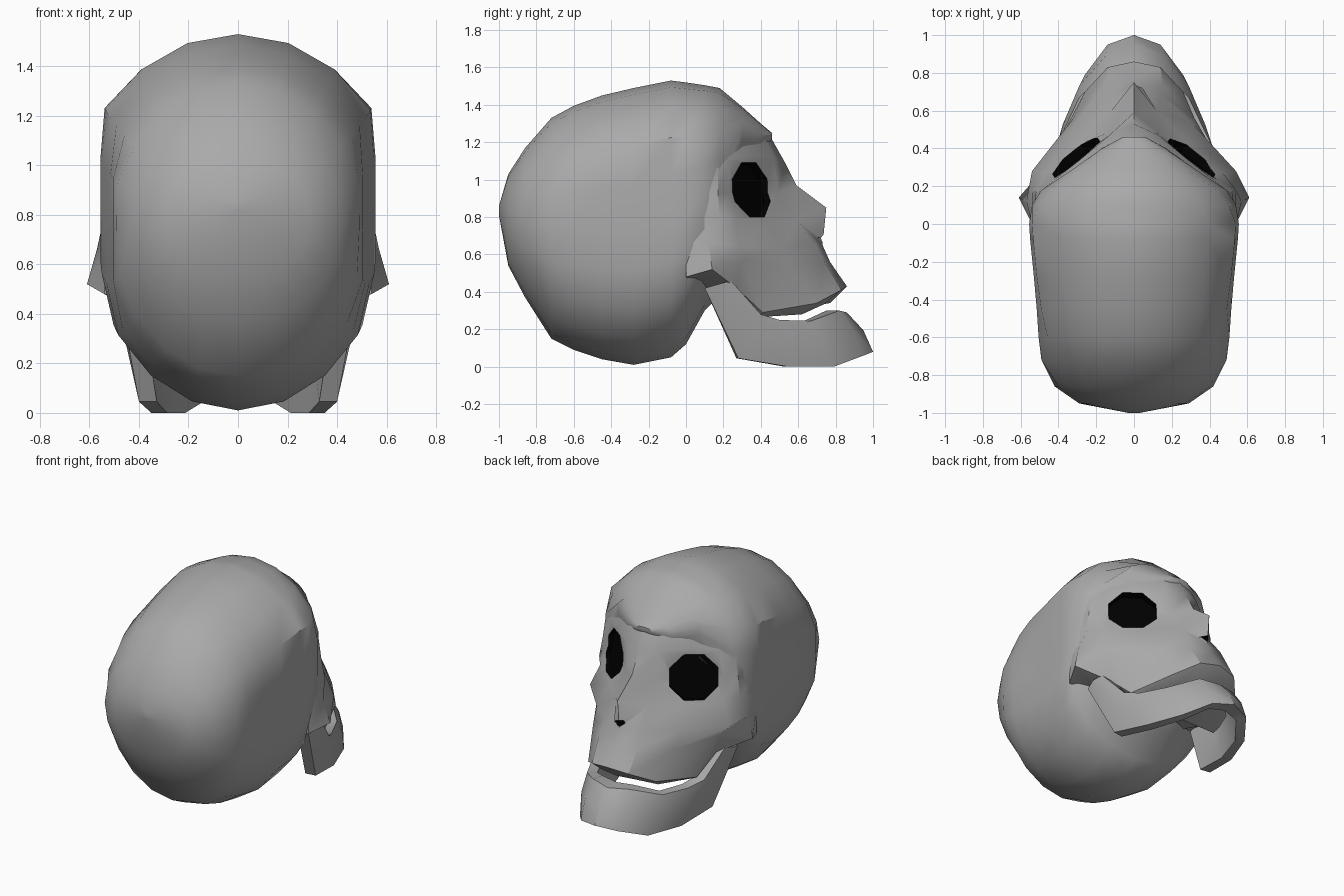
import bpy, bmesh, math
from mathutils import Vector, Matrix

if "Cube" in bpy.data.objects:
    bpy.data.objects.remove(bpy.data.objects["Cube"])


def material(name, v):
    m = bpy.data.materials.new(name)
    m.diffuse_color = (v, v, v, 1)
    m.use_nodes = True
    m.node_tree.nodes["Principled BSDF"].inputs["Base Color"].default_value = m.diffuse_color
    return m


BONE = material("bone_grey", 0.4)
BLACK = material("socket_black", 0.0)


def finish(name, bm, mat):
    bmesh.ops.remove_doubles(bm, verts=bm.verts, dist=0.0005)
    bmesh.ops.recalc_face_normals(bm, faces=bm.faces)
    me = bpy.data.meshes.new(name)
    bm.to_mesh(me)
    bm.free()
    me.materials.append(mat)
    ob = bpy.data.objects.new(name, me)
    bpy.context.collection.objects.link(ob)
    return ob


def select(ob):
    bpy.ops.object.select_all(action='DESELECT')
    ob.select_set(True)
    bpy.context.view_layer.objects.active = ob


def smooth(ob, deg=36):
    select(ob)
    bpy.ops.object.shade_smooth_by_angle(angle=math.radians(deg))


def loft(bm, rings, caps=True):
    """Join closed rings of equal length with quads."""
    vs = [[bm.verts.new(p) for p in r] for r in rings]
    n = len(vs[0])
    for a, b in zip(vs, vs[1:]):
        for i in range(n):
            j = (i + 1) % n
            bm.faces.new((a[i], a[j], b[j], b[i]))
    if caps:
        bm.faces.new(vs[0])
        bm.faces.new(vs[-1])
    return vs


# Cranium: elliptical rings along y, cut flat at the temples
# (y, bottom z, top z, half width, ellipse width before the flat cut / half width)
PROFILE = [
    (-1.0, .81, .86, .03, 1), (-.95, .54, 1.03, .29, 1), (-.86, .37, 1.17, .42, 1),
    (-.72, .15, 1.33, .49, 1.05), (-.60, .09, 1.395, .505, 1.12), (-.45, .04, 1.45, .515, 1.18),
    (-.28, .01, 1.49, .53, 1.2), (-.08, .05, 1.53, .55, 1.2), (0, .12, 1.52, .555, 1.2),
    (.10, .30, 1.505, .54, 1.15), (.18, .38, 1.49, .49, 1.1), (.30, 1.05, 1.39, .31, 1.05),
    (.40, 1.12, 1.30, .17, 1), (.46, 1.22, 1.25, .06, 1)]


def cranium_ring(y, lo, hi, w, over, n=20):
    pts = []
    for i in range(n):
        a = 2 * math.pi * i / n
        k = over if math.sin(a) >= 0 else 1 + (over - 1) * .65
        x = math.cos(a) * w * k
        z = (lo + hi) / 2 + math.sin(a) * (hi - lo) / 2
        pts.append((max(-w, min(w, x)), y, z))
    return pts


bm = bmesh.new()
loft(bm, [cranium_ring(*p) for p in PROFILE])
cranium = finish("cranium", bm, BONE)

# Face: half contours from the centre line to the temple, top to bottom
FACE = [
    [(0, .44, 1.25), (.12, .405, 1.25), (.26, .30, 1.25), (.38, .19, 1.21), (.46, .10, 1.17)],
    [(0, .53, 1.09), (.13, .47, 1.12), (.28, .345, 1.13), (.42, .235, 1.11), (.50, .17, 1.06)],
    [(0, .59, .97), (.12, .49, .93), (.29, .34, .93), (.45, .23, .93), (.52, .17, .93)],
    [(0, .75, .85), (.12, .60, .78), (.28, .43, .78), (.47, .27, .79), (.54, .18, .80)],
    [(0, .73, .65), (.14, .69, .66), (.32, .52, .64), (.54, .28, .64), (.57, .12, .66)],
    [(0, .77, .56), (.15, .74, .56), (.32, .56, .53), (.47, .30, .57), (.61, .14, .52)],
    [(0, .86, .43), (.14, .83, .41), (.26, .70, .34), (.37, .41, .29), (.42, .27, .42)],
    [(0, .77, .34), (.12, .74, .335), (.22, .62, .28), (.33, .39, .265), (.38, .25, .40)]]
rings = []
for k, row in enumerate(FACE):
    x, z = row[-1][0], row[-1][2]
    half = row + [(.30, .05, .42) if k > 5 else (.54, 0, z - (.04 if k == 5 else 0))]
    rings.append([(-x, y, z) for x, y, z in half[:0:-1]] + half)
bm = bmesh.new()
grid = loft(bm, rings, caps=False)
for row in (grid[0], grid[-1]):          # brow cap and palate
    n = len(row)
    for i in range(n // 2):
        quad = [row[i], row[i + 1], row[n - 2 - i], row[n - 1 - i]]
        bm.faces.new(list(dict.fromkeys(quad)))
face = finish("face", bm, BONE)


# Eye sockets and nose opening, cut with a black lining
def cut(name, targets, centre, direction, rx, rz, depth, sides):
    d = Vector(direction).normalized()
    side = Vector((0, 0, 1)).cross(d).normalized()
    up = d.cross(side)
    rot = Matrix((side, up, d)).transposed().to_4x4()
    mat = (Matrix.Translation(Vector(centre) + d * (.15 - depth)) @ rot
           @ Matrix.Diagonal((rx, rz, 1, 1))
           @ Matrix.Rotation(math.pi / sides if sides > 4 else 0, 4, 'Z'))
    b = bmesh.new()
    bmesh.ops.create_cone(b, cap_ends=True, segments=sides, radius1=1,
                          radius2=1, depth=.3, matrix=mat)
    cutter = finish(name, b, BLACK)
    cutter.hide_render = True
    for target in targets:
        mod = target.modifiers.new(name, 'BOOLEAN')
        mod.operation = 'DIFFERENCE'
        mod.solver = 'EXACT'
        mod.material_mode = 'TRANSFER'
        mod.object = cutter
        select(target)
        bpy.ops.object.modifier_apply(modifier=name)
    bpy.data.objects.remove(cutter)


for ob in (cranium, face):
    ob.data.materials.append(BLACK)
for s in (-1, 1):
    cut("eye_socket_cutter", (cranium, face), (s * .295, .335, .94),
        (s * .58, .81, .2), .165, .16, .02, 8)
cut("nose_cutter", (face,), (0, .735, .685), (0, 1, -.2), .045, .022, .03, 4)
smooth(cranium)
smooth(face)

# Dark hollow behind each cheekbone
bm = bmesh.new()
bmesh.ops.create_cube(bm, size=1, matrix=Matrix.Translation((0, .22, .5))
                      @ Matrix.Diagonal((.92, .06, .07, 1)))
finish("cheek_hollow", bm, BLACK)

# Lower jaw: (upper outer edge, lower outer edge) stations, hinge to chin
JAW = [
    ((.47, .24, .46), (.47, .10, .42)), ((.42, .40, .28), (.40, .28, .045)),
    ((.37, .50, .25), (.35, .55, 0)), ((.29, .67, .245), (.26, .79, 0)),
    ((.14, .82, .30), (.14, .95, .06)), ((0, .86, .29), (0, 1.0, .08))]


def jaw_section(top, low):
    t, l = Vector(top), Vector(low)
    front = 1 - t.x / .47
    mid = t.lerp(l, .45) + Vector((.02 * (1 - front), .025 * front, 0))

    def inner(p):
        return Vector((p.x * .82, p.y - .10 * front, p.z))
    return [t, mid, l, inner(l), inner(t)]


half = [jaw_section(*s) for s in JAW]
other = [[Vector((-p.x, p.y, p.z)) for p in r] for r in half[-2::-1]]
bm = bmesh.new()
loft(bm, half + other)
smooth(finish("lower_jaw", bm, BONE))
